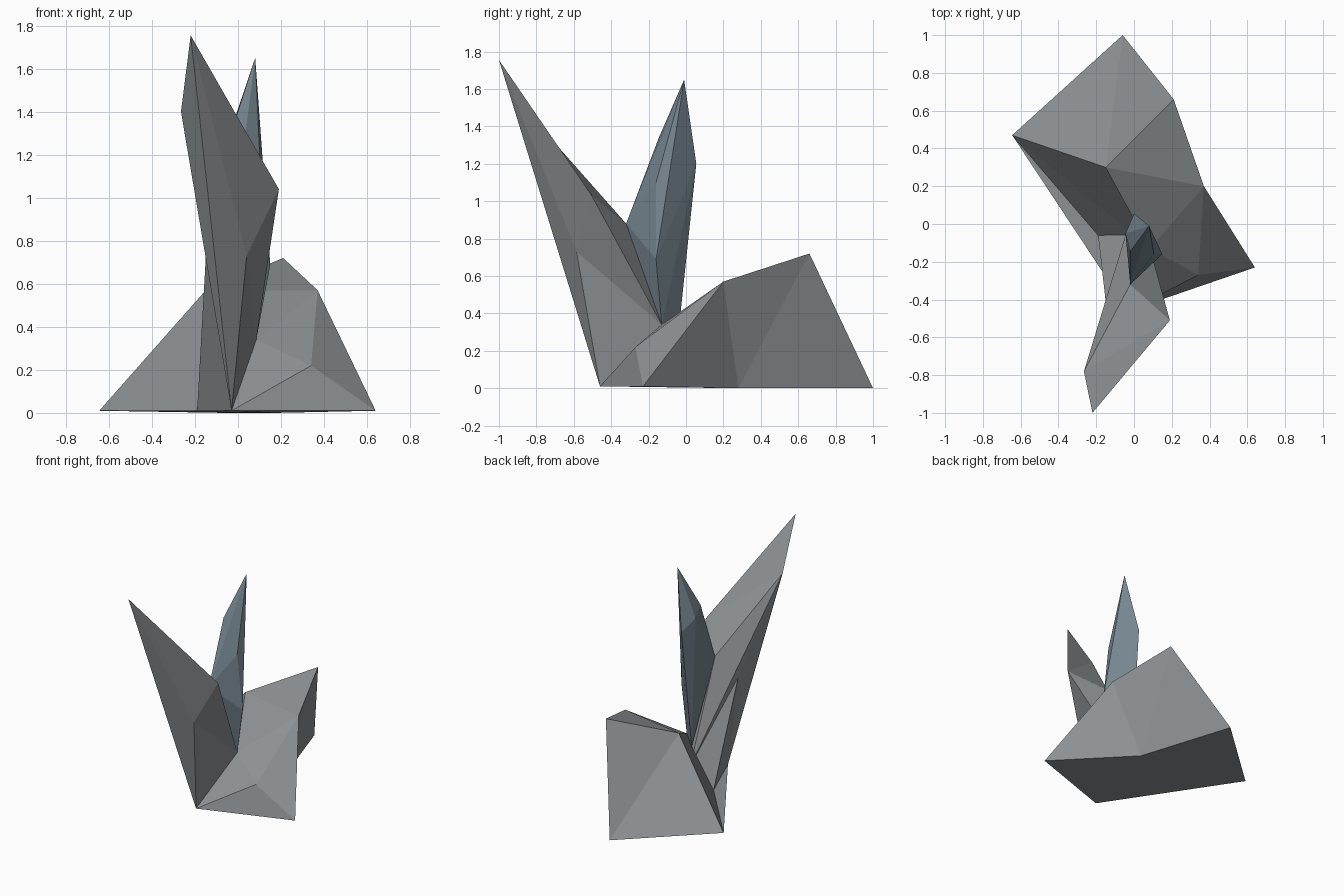
import bpy, bmesh

if "Cube" in bpy.data.objects:
    bpy.data.objects.remove(bpy.data.objects["Cube"])

# Shared corner points, since the shards grow out of the rock's corners
P = {
    # rock
    'A': (-.06, 1.0, 0), 'B': (-.645, .47, .01), 'C': (.21, .66, .72), 'D': (.37, .20, .57),
    'E': (.64, -.23, .01), 'F': (.34, -.27, .22), 'G': (-.03, -.46, .01), 'H': (-.15, .30, .57),
    'I': (.085, -.13, .34), 'J': (.17, .28, 0), 'K': (-.19, -.06, .01),
    # leaning shard
    'T': (-.22, -1.0, 1.755), 'L': (-.265, -.78, 1.40), 'R': (.19, -.51, 1.04),
    'M': (.04, -.585, .73), 'O': (-.15, -.41, .72), 'Q': (-.02, -.32, .88), 'N': (-.03, -.01, .17),
}
# blue crystal
CRYSTAL = {
    'tip': (.08, -.01, 1.65), 'left': (-.02, -.145, 1.34), 'back_left': (-.045, -.05, 1.28),
    'back': (0, .055, 1.2), 'right': (.15, -.16, .69), 'front': (.105, -.16, 1.1),
    'base': (-.02, -.04, .30),
}
GREY = (.27, .285, .295, 1)
BLUE = (.18, .235, .275, 1)


def finish(name, bm, color):
    bmesh.ops.recalc_face_normals(bm, faces=bm.faces)
    mesh = bpy.data.meshes.new(name)
    bm.to_mesh(mesh)
    bm.free()
    obj = bpy.data.objects.new(name, mesh)
    bpy.context.collection.objects.link(obj)
    mat = bpy.data.materials.new(name + "_colour")
    mat.diffuse_color = color
    mat.use_nodes = True
    mat.node_tree.nodes["Principled BSDF"].inputs["Base Color"].default_value = mat.diffuse_color
    mesh.materials.append(mat)
    return obj


def facets(name, faces):
    """Closed faceted solid; each word lists the corners of one face."""
    bm = bmesh.new()
    words = faces.split()
    v = {k: bm.verts.new(P[k]) for k in sorted(set("".join(words)))}
    for w in words:
        bm.faces.new([v[k] for k in w])
    return finish(name, bm, GREY)


# Base rock
facets("base_rock", "ABH AHC CHD HID BIH DIF GFI GEF DFE DEJ CDJ CJA BKI BGK KGI AJEGB")

# Grey shard leaning forward
facets("leaning_shard", "TLR LQR TRM TMG MIG RIM RQI QNI LNQ LON OKN OGK TGL LGO KNI KIG")

# Upright blue crystal
bm = bmesh.new()
for co in [*CRYSTAL.values(), P['Q'], P['I']]:
    bm.verts.new(co)
bmesh.ops.convex_hull(bm, input=bm.verts)
loose = [v for v in bm.verts if not v.link_faces]
bmesh.ops.delete(bm, geom=loose, context='VERTS')
finish("blue_crystal", bm, BLUE)
